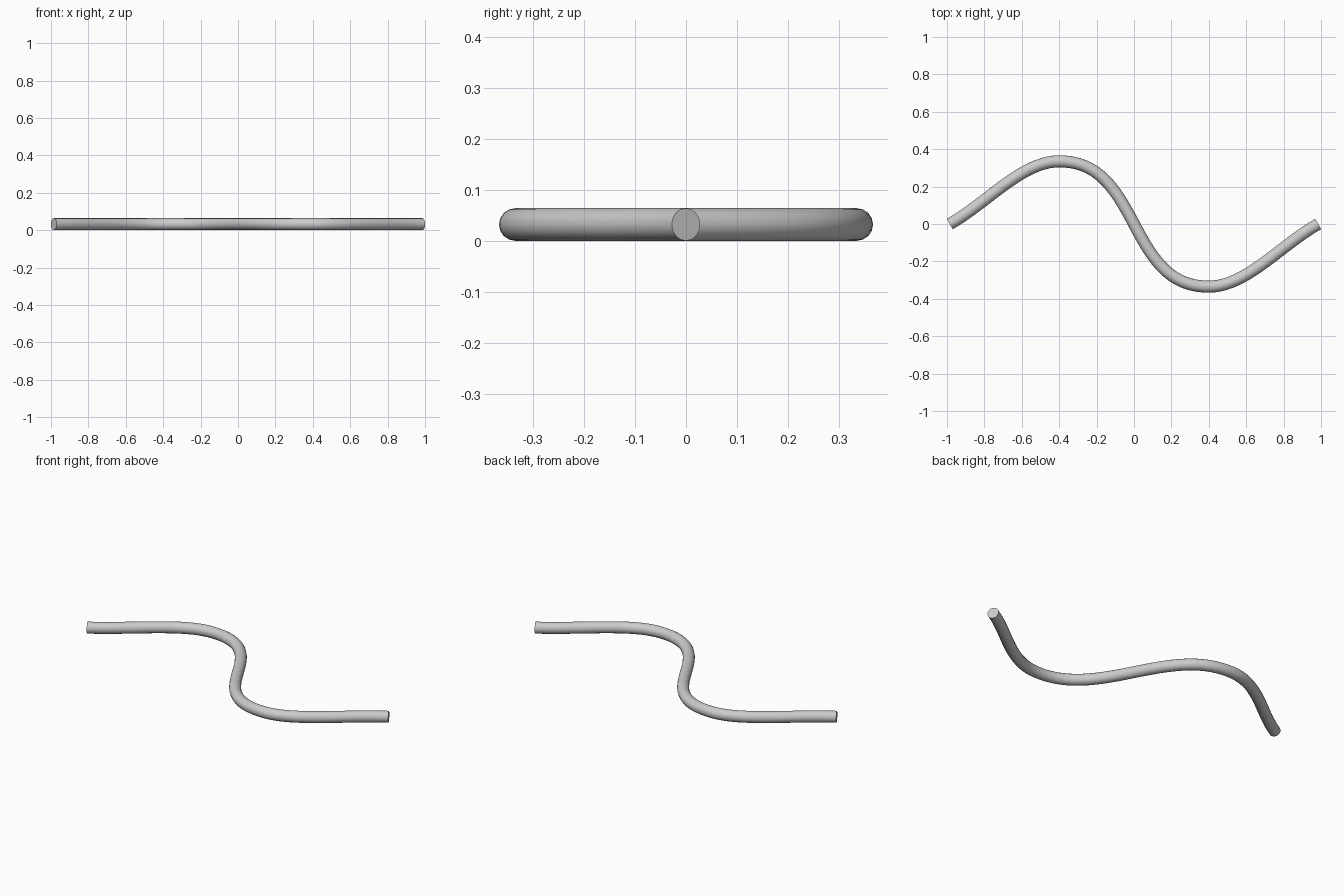
import bpy

if "Cube" in bpy.data.objects:
    bpy.data.objects.remove(bpy.data.objects["Cube"])

R = 0.032

# Left half of the centre line: (point, left handle, right handle)
half = [
    ((-0.985, 0.0), (-1.18, -0.11), (-0.785, 0.112)),
    ((-0.40, 0.335), (-0.60, 0.335), (-0.19, 0.335)),
]
middle = [((0.0, 0.0), (-0.10, 0.19), (0.10, -0.19))]


def turn(p):
    return (-p[0], -p[1])


# Right half is the left half turned by 180 degrees
other = [(turn(p), turn(r), turn(l)) for p, l, r in reversed(half)]
points = half + middle + other

# Round rod along the S-shaped path
curve = bpy.data.curves.new("wavy_rod", "CURVE")
curve.dimensions = "3D"
curve.bevel_depth = R
curve.bevel_resolution = 6
curve.use_fill_caps = True
curve.resolution_u = 20
spline = curve.splines.new("BEZIER")
spline.bezier_points.add(len(points) - 1)
for bp, (p, l, r) in zip(spline.bezier_points, points):
    bp.handle_left_type = bp.handle_right_type = "FREE"
    bp.co = (*p, R)
    bp.handle_left = (*l, R)
    bp.handle_right = (*r, R)

rod = bpy.data.objects.new("wavy_rod", curve)
bpy.context.collection.objects.link(rod)

# Convert to mesh, weld the caps and smooth the sides
bpy.context.view_layer.objects.active = rod
rod.select_set(True)
bpy.ops.object.convert(target="MESH")
bpy.ops.object.mode_set(mode="EDIT")
bpy.ops.mesh.select_all(action="SELECT")
bpy.ops.mesh.remove_doubles(threshold=0.0001)
bpy.ops.mesh.normals_make_consistent(inside=False)
bpy.ops.object.mode_set(mode="OBJECT")
bpy.ops.object.shade_smooth_by_angle()
